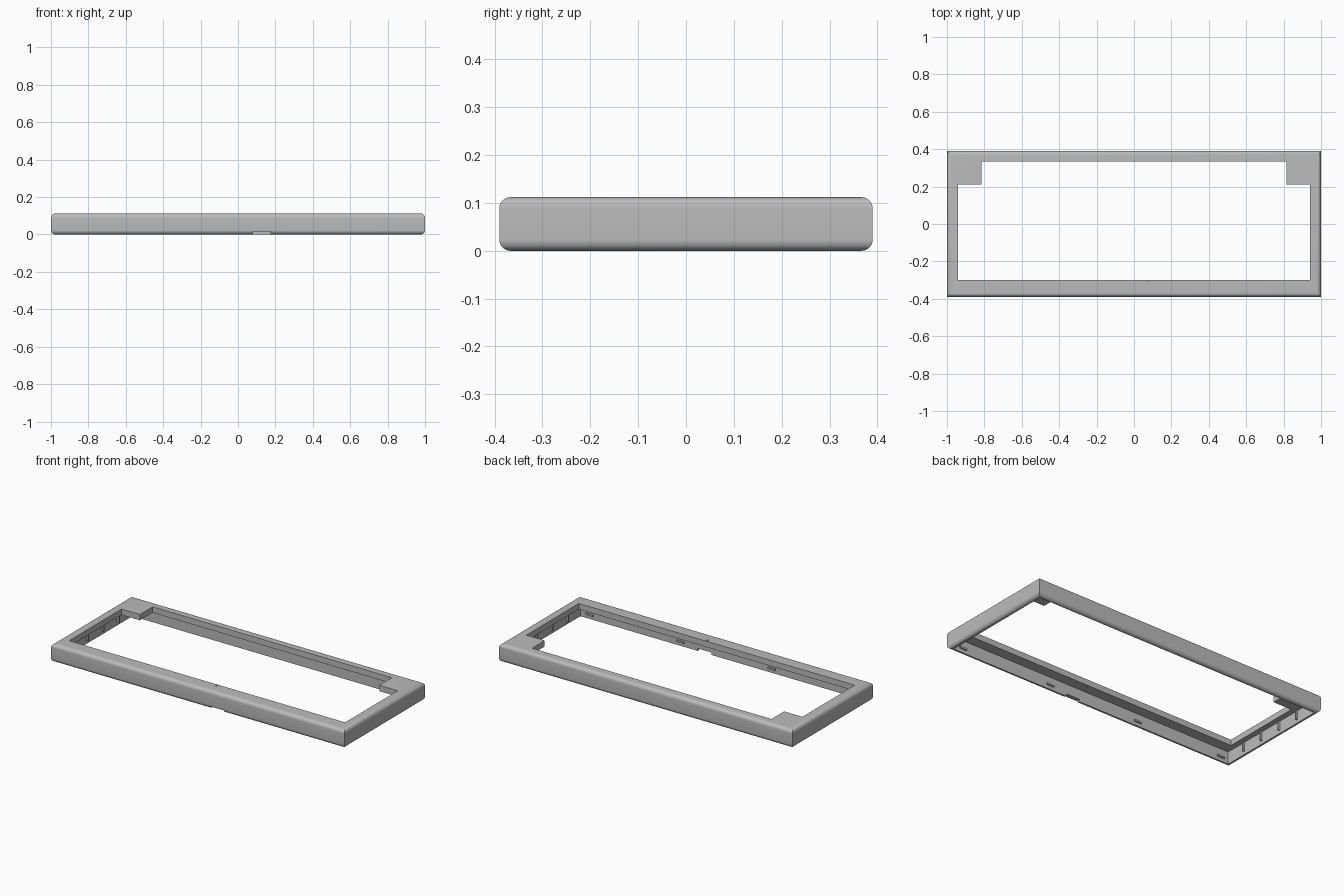
import bpy, bmesh, math

if "Cube" in bpy.data.objects:
    bpy.data.objects.remove(bpy.data.objects["Cube"], do_unlink=True)

HALF_X, HALF_Y, HEIGHT = 1.0, 0.39, 0.112
RADIUS, WALL, PLATE = 0.023, 0.026, 0.036

grey = bpy.data.materials.new("light grey plastic")
grey.use_nodes = True
colour = (0.5, 0.5, 0.5, 1)
grey.diffuse_color = colour
grey.node_tree.nodes["Principled BSDF"].inputs["Base Color"].default_value = colour


def add_object(name, bm):
    bmesh.ops.recalc_face_normals(bm, faces=bm.faces)
    mesh = bpy.data.meshes.new(name)
    bm.to_mesh(mesh)
    bm.free()
    mesh.materials.append(grey)
    obj = bpy.data.objects.new(name, mesh)
    bpy.context.collection.objects.link(obj)
    return obj


def box(name, x0, x1, y0, y1, z0, z1):
    return prism(name, [(x0, y0), (x1, y0), (x1, y1), (x0, y1)], z0, z1)


def prism(name, outline, z0, z1):
    bm = bmesh.new()
    base = bm.faces.new([bm.verts.new((x, y, z0)) for x, y in outline])
    ext = bmesh.ops.extrude_face_region(bm, geom=[base])
    for v in ext["geom"]:
        if isinstance(v, bmesh.types.BMVert):
            v.co.z = z1
    return add_object(name, bm)


def cut(target, cutter):
    cutter.hide_render = True
    mod = target.modifiers.new("cut", "BOOLEAN")
    mod.operation, mod.solver, mod.object = "DIFFERENCE", "EXACT", cutter
    bpy.ops.object.select_all(action="DESELECT")
    bpy.context.view_layer.objects.active = target
    target.select_set(True)
    bpy.ops.object.modifier_apply(modifier=mod.name)
    bpy.data.objects.remove(cutter, do_unlink=True)


# Hollow tray: a rounded profile carried round a mitred rectangle
steps = 8
arc = [math.pi / 2 * i / steps for i in range(steps + 1)]
profile = [(WALL, HEIGHT - PLATE), (WALL, 0)]
profile += [(RADIUS * (1 - math.sin(a)), RADIUS * (1 - math.cos(a))) for a in arc]
profile += [(RADIUS * (1 - math.cos(a)), HEIGHT - RADIUS * (1 - math.sin(a))) for a in arc]

bm = bmesh.new()
rings = []
for inset, z in profile:
    x, y = HALF_X - inset, HALF_Y - inset
    rings.append([bm.verts.new((sx * x, sy * y, z))
                  for sx, sy in ((-1, -1), (1, -1), (1, 1), (-1, 1))])
for a, b in zip(rings, rings[1:]):
    for i in range(4):
        j = (i + 1) % 4
        bm.faces.new((a[i], a[j], b[j], b[i]))
bm.faces.new(rings[0])
bm.faces.new(rings[-1])
frame = add_object("bezel_frame", bm)

# Window opening, stepped round the two back corner blocks
half = [(0.94, -0.30), (0.94, 0.21), (0.815, 0.21), (0.815, 0.333)]
outline = half + [(-x, y) for x, y in reversed(half)]
cut(frame, prism("window_cutter", outline, 0.04, 0.2))

# Cable notch under the front wall and a pin hole in the top
cut(frame, box("notch_cutter", 0.08, 0.175, -0.45, -0.34, -0.05, 0.015))
cut(frame, box("pin_hole_cutter", 0.068, 0.078, -0.319, -0.309, 0.05, 0.2))

bpy.ops.object.select_all(action="DESELECT")
bpy.context.view_layer.objects.active = frame
frame.select_set(True)
bpy.ops.object.shade_smooth_by_angle(angle=math.radians(30))

# Stiffening ribs inside the end walls
inner_x, inner_y = HALF_X - WALL, HALF_Y - WALL
for side, sign in (("left", 1), ("right", -1)):
    for n in range(4):
        y = -0.23 + 0.15 * n
        x0, x1 = sorted((sign * (inner_x - 0.012), sign * (inner_x + 0.003)))
        box(f"{side}_rib_{n + 1}", x0, x1, y - 0.004, y + 0.004,
            0.02, HEIGHT - PLATE + 0.002)

# Small snap clips along the inside of the front wall
for n, x in enumerate((-0.92, -0.33, 0.29, 0.91)):
    box(f"front_clip_{n + 1}", x - 0.025, x + 0.025,
        -inner_y - 0.003, -inner_y + 0.008, 0.022, 0.032)
